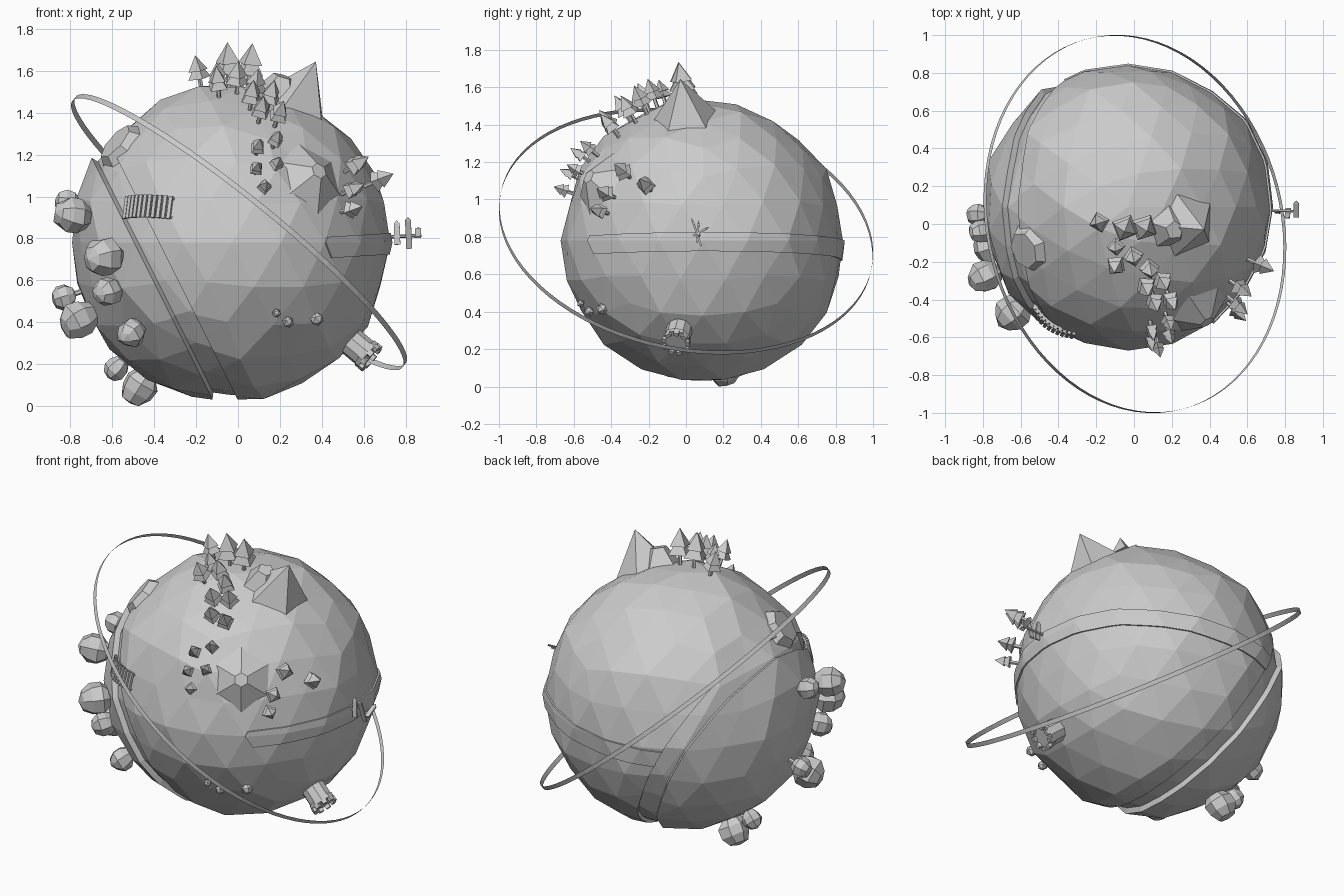
import bpy, bmesh, math, random
from mathutils import Vector, Matrix

if "Cube" in bpy.data.objects:
    bpy.data.objects.remove(bpy.data.objects["Cube"])

random.seed(4)
C = Vector((-0.03, 0.09, 0.78))   # planet centre
R = 0.765


def finish(bm, name):
    bmesh.ops.recalc_face_normals(bm, faces=bm.faces)
    me = bpy.data.meshes.new(name)
    bm.to_mesh(me)
    bm.free()
    ob = bpy.data.objects.new(name, me)
    bpy.context.collection.objects.link(ob)
    return ob


def radial(d, dist, spin=0.0):
    """Frame whose z axis points away from the planet centre along d."""
    d = Vector(d).normalized()
    return (Matrix.Translation(C + d * dist) @ d.to_track_quat('Z', 'Y').to_matrix().to_4x4()
            @ Matrix.Rotation(spin, 4, 'Z'))


def cone(bm, m, r1, r2, z0, z1, n):
    bmesh.ops.create_cone(bm, cap_ends=True, segments=n, radius1=r1, radius2=r2, depth=z1 - z0,
                          matrix=m @ Matrix.Translation((0, 0, (z0 + z1) / 2)))


def box(bm, m, size, loc=(0, 0, 0)):
    bmesh.ops.create_cube(bm, size=1, matrix=m @ Matrix.Translation(loc) @ Matrix.Diagonal((*size, 1)))


def push(bm, test, amount):
    """Raise or sink a region of faces with vertical walls."""
    faces = [f for f in bm.faces if test(f.calc_center_median())]
    res = bmesh.ops.extrude_face_region(bm, geom=faces)
    for v in [g for g in res['geom'] if isinstance(g, bmesh.types.BMVert)]:
        v.co += v.co.normalized() * amount
    bmesh.ops.delete(bm, geom=faces, context='FACES')


# Planet: faceted ball with a raised western land, a river gully and an eastern terrace
bm = bmesh.new()
bmesh.ops.create_icosphere(bm, subdivisions=3, radius=R)
for v in bm.verts:
    v.co *= random.uniform(0.97, 1.008)
west = Vector((1, 0, 0.5)).normalized()
belt = Vector((-0.06, 0, 1)).normalized()
for n, offs in ((west, (-0.41, -0.31)), (belt, (-0.10, 0.0))):
    for o in offs:
        bmesh.ops.bisect_plane(bm, geom=bm.verts[:] + bm.edges[:] + bm.faces[:], dist=1e-4,
                               plane_co=n * o, plane_no=n)
push(bm, lambda p: p.dot(west) < -0.41, 0.012)
push(bm, lambda p: -0.41 < p.dot(west) < -0.31, -0.022)
push(bm, lambda p: -0.10 < p.dot(belt) < 0.0 and p.dot(west) > -0.31 and (p.x > 0.5 or p.y > 0), 0.010)
bm.transform(Matrix.Translation(C))
finish(bm, "planet")

# Mountains and the flat-topped western hill
bm = bmesh.new()
cone(bm, radial((0.40, -0.12, 0.86), 0.66, 0.3), 0.22, 0.0, 0, 0.30, 5)
cone(bm, radial((0.26, -0.13, 0.84), 0.66, 0.2), 0.17, 0.05, 0, 0.18, 5)
cone(bm, radial((0.45, -0.66, 0.37), 0.66), 0.27, 0.04, 0, 0.155, 6)
cone(bm, radial((-0.53, -0.22, 0.46), 0.66), 0.17, 0.10, 0, 0.11, 7)
finish(bm, "mountains")

# Pine trees: approximate tip position and height
pines = [(-.20, 0, 1.65, .15), (-.05, -.04, 1.73, .2), (.07, -.04, 1.74, .2), (0, -.2, 1.63, .15),
         (-.1, -.24, 1.58, .15), (-.1, -.14, 1.62, .13), (.09, -.26, 1.57, .15),
         (.07, -.36, 1.52, .15), (.17, -.34, 1.54, .15), (.22, -.46, 1.46, .14),
         (.12, -.45, 1.46, .14), (.21, -.60, 1.34, .11), (.11, -.64, 1.29, .11),
         (.21, -.66, 1.20, .1), (.10, -.69, 1.17, .1), (.14, -.71, 1.07, .1),
         (.59, -.36, 1.17, .14), (.72, -.24, 1.10, .14), (.58, -.46, 1.05, .13), (.58, -.50, .95, .12)]
bm = bmesh.new()
for x, y, z, h in pines:
    m = radial(Vector((x, y, z)) - C, R - 0.03, random.random() * 3)
    cone(bm, m, 0.011, 0.011, 0, 0.03 + h * 0.35, 5)
    cone(bm, m, h * 0.38, h * 0.14, 0.03 + h * 0.25, 0.03 + h * 0.6, 4)
    cone(bm, m, h * 0.32, 0.0, 0.03 + h * 0.5, 0.03 + h, 4)
finish(bm, "pine_trees")

# Round trees: crown position and radius
rounds = [(-.79, -.28, .91, .09), (-.81, -.04, .97, .065), (-.64, -.47, .71, .098),
          (-.62, -.43, .55, .072), (-.83, .05, .52, .06), (-.76, -.12, .41, .095),
          (-.51, -.41, .35, .07), (-.58, .18, .18, .058), (-.47, .2, .09, .09)]
crowns, trunks = bmesh.new(), bmesh.new()
for x, y, z, r in rounds:
    p = Vector((x, y, z))
    d = p - C
    res = bmesh.ops.create_uvsphere(crowns, u_segments=7, v_segments=5, radius=r,
                                    matrix=radial(d, d.length, random.random() * 3))
    for v in res['verts']:
        v.co = p + (v.co - p) * random.uniform(0.92, 1.08)
    cone(trunks, radial(d, R - 0.05), 0.014, 0.011, 0, max(d.length - R + 0.05, 0.06), 6)
finish(crowns, "round_tree_crowns")
finish(trunks, "round_tree_trunks")

# Castle tower with battlements
bm = bmesh.new()
m = radial((0.64, -0.14, -0.53), R - 0.06)
cone(bm, m, 0.070, 0.070, 0, 0.13, 10)
cone(bm, m, 0.076, 0.076, 0.13, 0.155, 10)
for i in range(9):
    box(bm, m @ Matrix.Rotation(i * math.tau / 9, 4, 'Z'), (0.02, 0.028, 0.024), (0.066, 0, 0.164))
finish(bm, "tower")

# Signpost with three pointed boards at different angles
bm = bmesh.new()
m = radial((0.8, -0.02, 0.03), R - 0.04)
cone(bm, m, 0.008, 0.008, 0, 0.18, 6)
for h, a, s in ((0.065, 1.5, 0.10), (0.12, 1.9, 0.14), (0.165, 0.5, 0.08)):
    b = m @ Matrix.Rotation(a, 4, 'Z')
    box(bm, b, (s, 0.01, 0.028), (0.01, 0.008, h))
    cone(bm, b @ Matrix.Translation((0.01 + s / 2, 0.008, h)) @ Matrix.Rotation(math.pi / 2, 4, 'Y')
         @ Matrix.Diagonal((1, 0.36, 1, 1)) @ Matrix.Rotation(math.pi / 4, 4, 'Z'), 0.02, 0, 0, 0.018, 4)
finish(bm, "signpost")

# Plank bridge across the gully
bm = bmesh.new()
a, b = Vector((-0.51, -0.55, 0.17)).normalized(), Vector((-0.30, -0.69, 0.17)).normalized()
for i in range(11):
    t = i / 10
    d = a.lerp(b, t).normalized()
    across = (b - a).normalized()
    across = (across - d * across.dot(d)).normalized()
    side = d.cross(across)
    rot = Matrix((across, side, d)).transposed().to_4x4()
    m = Matrix.Translation(C + d * (R - 0.005 + 0.02 * math.sin(math.pi * t))) @ rot
    box(bm, m, (0.018, 0.11, 0.014))
    for s in (-1, 1):
        box(bm, m, (0.028, 0.01, 0.012), (0, s * 0.045, -0.012))
finish(bm, "bridge")

# Small stones
bm = bmesh.new()
for d, r in (((.21, -.64, -.33), .022), ((.27, -.61, -.38), .028), ((.40, -.53, -.36), .034)):
    bmesh.ops.create_icosphere(bm, subdivisions=1, radius=r, matrix=radial(d, R))
finish(bm, "stones")

# Thin tilted orbit band
bm = bmesh.new()
tilt = Vector((0.62, 0.16, 0.767)).to_track_quat('Z', 'Y').to_matrix().to_4x4()
bmesh.ops.create_cone(bm, cap_ends=False, segments=80, radius1=1.012, radius2=1.012, depth=0.026,
                      matrix=Matrix.Translation((0.005, 0, 0.83)) @ tilt)
finish(bm, "orbit_ring")
